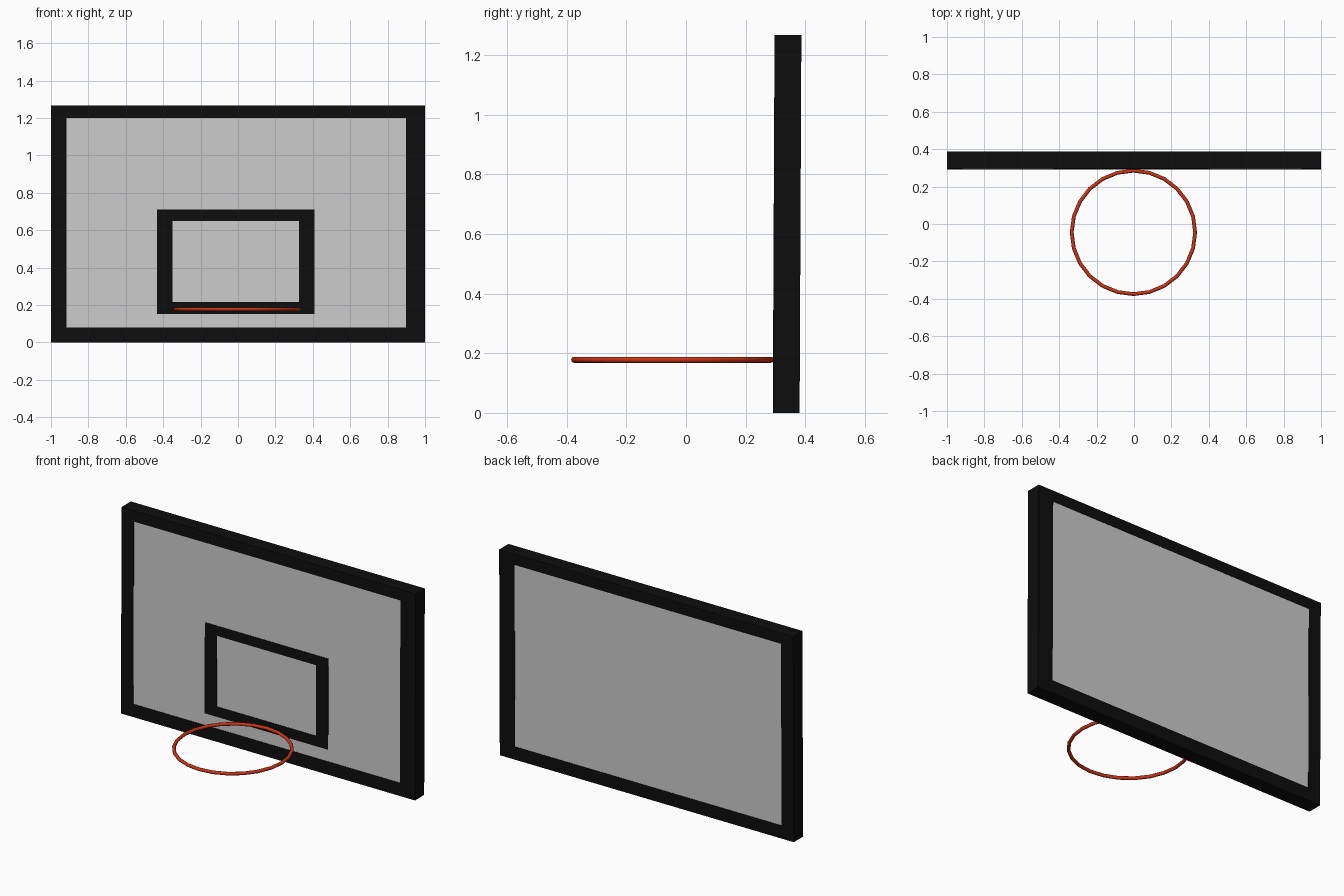
import bpy, bmesh, math

if "Cube" in bpy.data.objects:
    bpy.data.objects.remove(bpy.data.objects["Cube"])

LEAN = 0.0047  # the board leans back very slightly


def material(name, color):
    m = bpy.data.materials.new(name)
    m.diffuse_color = color
    m.use_nodes = True
    m.node_tree.nodes["Principled BSDF"].inputs["Base Color"].default_value = m.diffuse_color
    return m


def finish(name, bm, mat=None):
    for v in bm.verts:
        v.co.y += LEAN * v.co.z
    bmesh.ops.recalc_face_normals(bm, faces=bm.faces)
    me = bpy.data.meshes.new(name)
    bm.to_mesh(me)
    bm.free()
    ob = bpy.data.objects.new(name, me)
    bpy.context.collection.objects.link(ob)
    if mat:
        me.materials.append(mat)
    return ob


def corners(bm, rect, y):
    x0, x1, z0, z1 = rect
    return [bm.verts.new((x, y, z)) for x, z in ((x0, z0), (x1, z0), (x1, z1), (x0, z1))]


def frame(name, outer, inner, y0, y1, mat):
    """Rectangular frame with an open middle."""
    bm = bmesh.new()
    loops = [corners(bm, outer, y0), corners(bm, outer, y1),
             corners(bm, inner, y1), corners(bm, inner, y0)]
    for k in range(4):
        a, b = loops[k], loops[(k + 1) % 4]
        for i in range(4):
            j = (i + 1) % 4
            bm.faces.new((a[i], a[j], b[j], b[i]))
    return finish(name, bm, mat)


def panel(name, rect, y0, y1):
    bm = bmesh.new()
    a, b = corners(bm, rect, y0), corners(bm, rect, y1)
    bm.faces.new(a)
    bm.faces.new(b)
    for i in range(4):
        j = (i + 1) % 4
        bm.faces.new((a[i], a[j], b[j], b[i]))
    return finish(name, bm)


black = material("black_paint", (0.004, 0.004, 0.004, 1))
orange = material("orange_paint", (0.6, 0.035, 0.008, 1))

# Backboard: outer frame, grey board and target rectangle
opening = (-0.917, 0.897, 0.08, 1.2)
frame("board_frame", (-1, 1, 0, 1.267), opening, 0.291, 0.381, black)
panel("board_panel", opening, 0.293, 0.379)
frame("target_frame", (-0.432, 0.408, 0.153, 0.711),
      (-0.35, 0.326, 0.216, 0.65), 0.291, 0.2935, black)

# Rim
bpy.ops.mesh.primitive_torus_add(major_segments=24, minor_segments=12,
                                 major_radius=0.33, minor_radius=0.01,
                                 location=(-0.003, -0.045, 0.178))
rim = bpy.context.object
rim.name = "rim"
rim.data.materials.append(orange)
bpy.ops.object.shade_smooth_by_angle(angle=math.radians(40))
